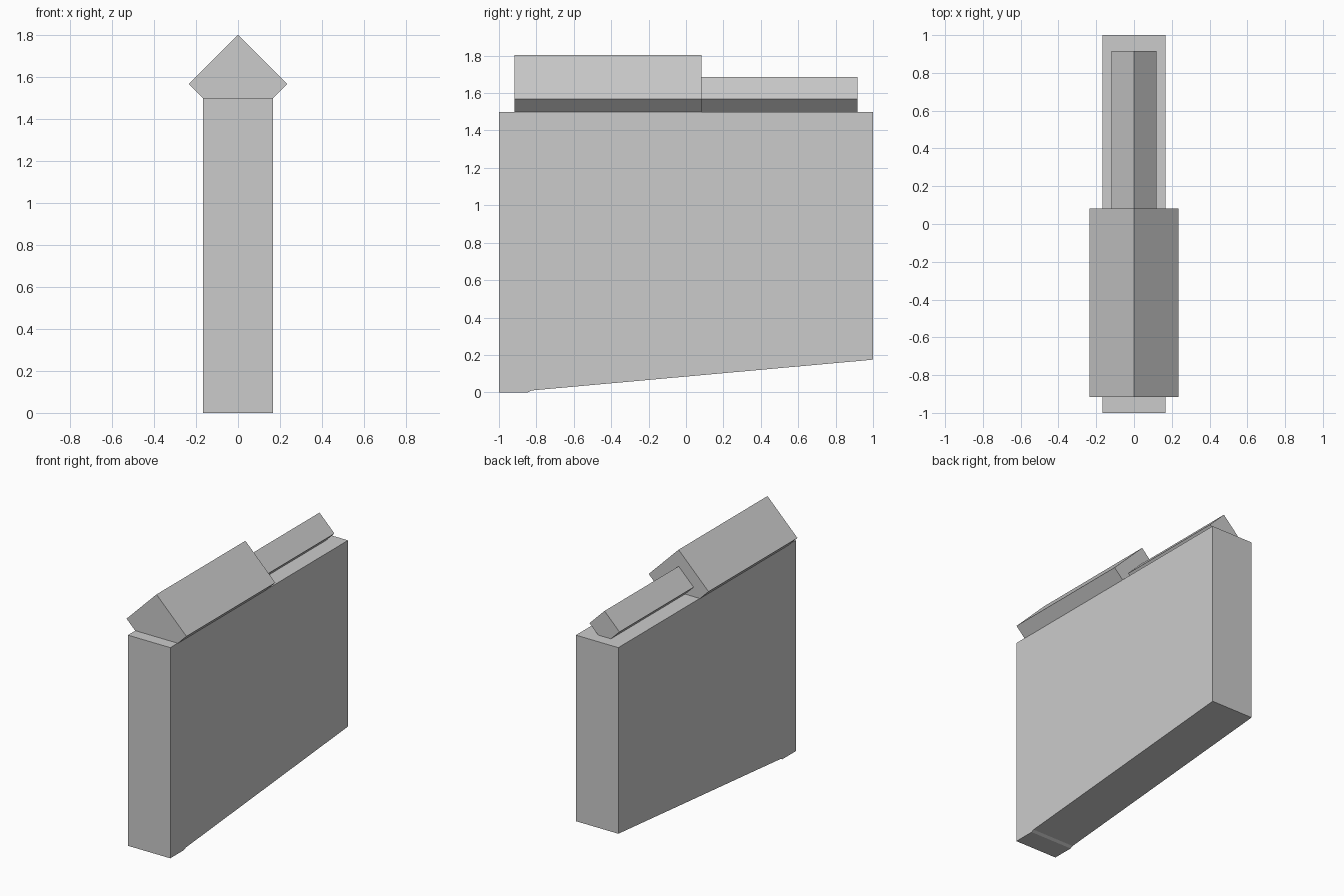
import bpy
import bmesh
from math import pi

if "Cube" in bpy.data.objects:
    bpy.data.objects.remove(bpy.data.objects["Cube"])

WIDTH = 1 / 3


def new_object(name, bm):
    bmesh.ops.recalc_face_normals(bm, faces=bm.faces)
    mesh = bpy.data.meshes.new(name)
    bm.to_mesh(mesh)
    bm.free()
    obj = bpy.data.objects.new(name, mesh)
    bpy.context.collection.objects.link(obj)
    return obj


def extrude_side_profile(name, profile, width):
    """Extrude a (y, z) outline symmetrically along x."""
    bm = bmesh.new()
    face = bm.faces.new([bm.verts.new((-width / 2, y, z)) for y, z in profile])
    result = bmesh.ops.extrude_face_region(bm, geom=[face])
    verts = [v for v in result["geom"] if isinstance(v, bmesh.types.BMVert)]
    bmesh.ops.translate(bm, verts=verts, vec=(width, 0, 0))
    return new_object(name, bm)


def diamond_bar(name, side, y0, y1, z):
    """Square bar along y, turned 45 degrees and half sunk into the wall."""
    bm = bmesh.new()
    bmesh.ops.create_cube(bm, size=1)
    bmesh.ops.scale(bm, verts=bm.verts, vec=(side, y1 - y0, side))
    obj = new_object(name, bm)
    obj.location = (0, (y0 + y1) / 2, z)
    obj.rotation_euler.y = pi / 4
    return obj


# Wall slab with a short flat foot and a sloping underside
extrude_side_profile("wall", [
    (-1, 0), (-0.845, 0), (-0.825, 0.01), (0.95, 0.17), (1, 0.175),
    (1, 1.5), (-1, 1.5),
], WIDTH)

# Ridge caps along the top
diamond_bar("large_ridge_cap", WIDTH, -0.917, 0.083, 1.567)
diamond_bar("small_ridge_cap", WIDTH / 2, 0.083, 0.917, 1.567)
